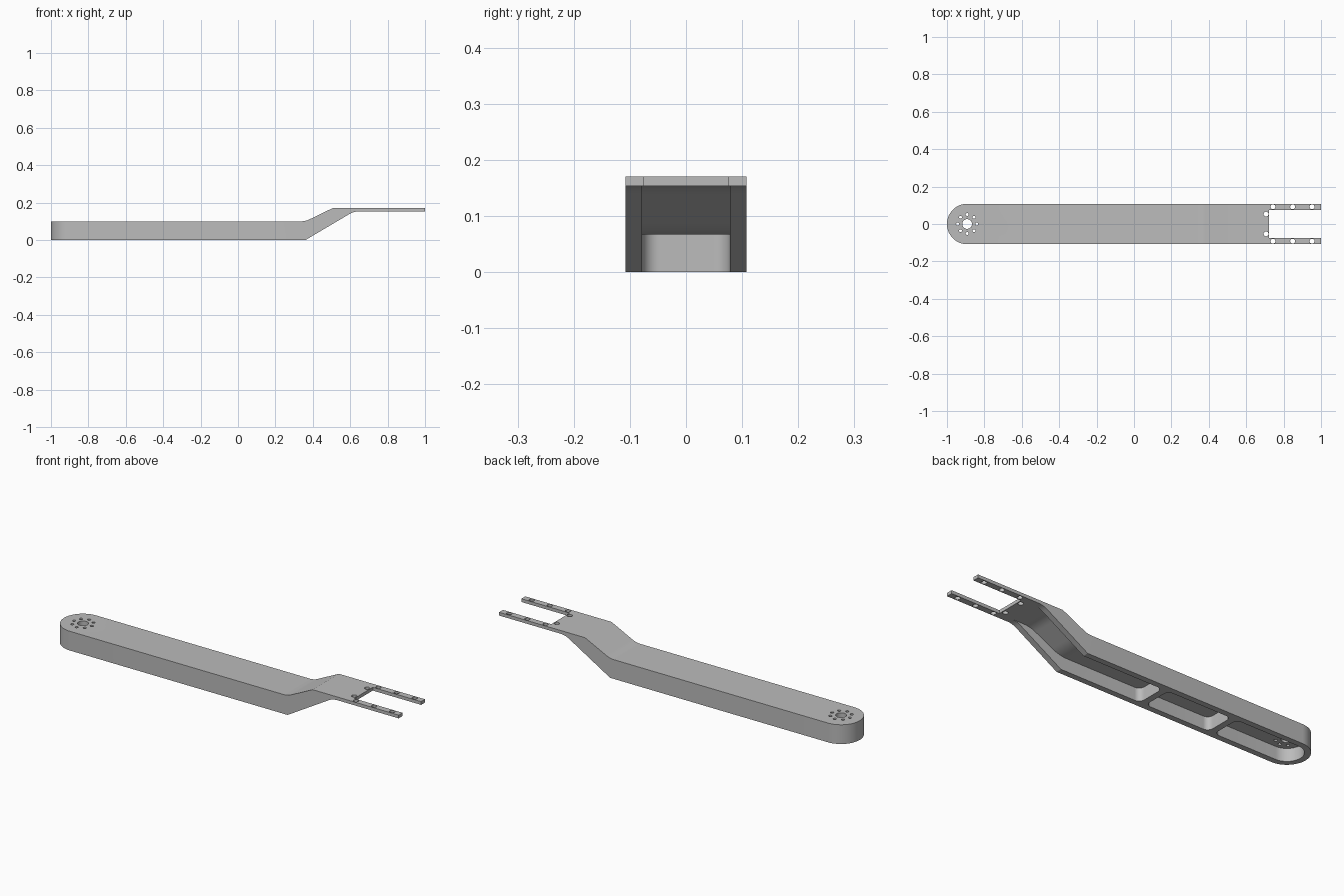
import bpy, bmesh, math
from mathutils import Vector

cube = bpy.data.objects.get("Cube")
if cube:
    bpy.data.objects.remove(cube, do_unlink=True)

HALF_W, POCKET_W = 0.108, 0.078
PIVOT = -0.892
ROOF = 0.067

grey = bpy.data.materials.new("plain grey")
grey.use_nodes = True
grey.diffuse_color = (0.5, 0.5, 0.5, 1)
grey.node_tree.nodes["Principled BSDF"].inputs["Base Color"].default_value = (0.5, 0.5, 0.5, 1)


def fillet(corners, steps=8):
    """Turn (a, b, radius) corners into an outline with true arcs."""
    out = []
    for i, (a, b, r) in enumerate(corners):
        p = Vector((a, b))
        if r == 0:
            out.append(p)
            continue
        u = (Vector(corners[i - 1][:2]) - p).normalized()
        v = (Vector(corners[(i + 1) % len(corners)][:2]) - p).normalized()
        half = u.angle(v) / 2
        centre = p + (u + v).normalized() * r / math.sin(half)
        start = p + u * r / math.tan(half) - centre
        turn = math.pi - 2 * half
        sign = 1 if start.x * v.y - start.y * v.x < 0 else -1
        if start.x * (-u.y) - start.y * (-u.x) > 0:
            sign = 1
        else:
            sign = -1
        for k in range(steps + 1):
            t = sign * turn * k / steps
            c, s = math.cos(t), math.sin(t)
            out.append(centre + Vector((start.x * c - start.y * s, start.x * s + start.y * c)))
    return out


def prism(name, outline, lo, hi, side=False):
    """Extrude a plan outline along z, or a side outline along y."""
    bm = bmesh.new()
    place = (lambda p, h: (p.x, h, p.y)) if side else (lambda p, h: (p.x, p.y, h))
    face = bm.faces.new([bm.verts.new(place(p, lo)) for p in outline])
    ext = bmesh.ops.extrude_face_region(bm, geom=[face])
    moved = [g for g in ext["geom"] if isinstance(g, bmesh.types.BMVert)]
    bmesh.ops.translate(bm, verts=moved, vec=(0, hi - lo, 0) if side else (0, 0, hi - lo))
    bmesh.ops.remove_doubles(bm, verts=bm.verts, dist=1e-5)
    bmesh.ops.recalc_face_normals(bm, faces=bm.faces)
    mesh = bpy.data.meshes.new(name)
    bm.to_mesh(mesh)
    bm.free()
    mesh.materials.append(grey)
    ob = bpy.data.objects.new(name, mesh)
    bpy.context.collection.objects.link(ob)
    return ob


def combine(target, tool, operation):
    """Apply a boolean and discard the tool."""
    mod = target.modifiers.new("cut", "BOOLEAN")
    mod.operation, mod.object, mod.solver = operation, tool, "EXACT"
    bpy.context.view_layer.objects.active = target
    bpy.ops.object.modifier_apply(modifier=mod.name)
    bpy.data.objects.remove(tool, do_unlink=True)


def drill(target, x, y, r, sides=20):
    ring = [Vector((x + r * math.cos(math.tau * k / sides), y + r * math.sin(math.tau * k / sides)))
            for k in range(sides)]
    combine(target, prism("drill", ring, -0.1, 0.3), "DIFFERENCE")


# Arm body: rounded plan with a forked end, trimmed by the cranked side profile
plan = fillet([(-1, -HALF_W, HALF_W), (1, -HALF_W, 0), (1, -0.076, 0), (0.722, -0.076, 0),
               (0.722, 0.076, 0), (1, 0.076, 0), (1, HALF_W, 0), (-1, HALF_W, HALF_W)], 16)
arm = prism("cranked_arm", plan, -0.1, 0.3)
profile = fillet([(-1.1, 0, 0), (0.361, 0, 0), (0.62, 0.153, 0.1), (1.1, 0.153, 0),
                  (1.1, 0.17, 0), (0.505, 0.17, 0), (0.361, 0.1, 0.1), (-1.1, 0.1, 0)])
combine(arm, prism("side_profile", profile, -0.2, 0.2, True), "INTERSECT")

# Underside pockets: round end pocket, middle pocket, long pocket up the crank
pockets = [(-1 + HALF_W - POCKET_W, -0.533, POCKET_W, 0.03, ROOF),
           (-0.5, -0.133, 0.03, 0.03, ROOF),
           (-0.1, 0.66, 0.03, 0, 0.3)]
for x0, x1, r0, r1, top in pockets:
    shape = fillet([(x0, -POCKET_W, r0), (x1, -POCKET_W, r1),
                    (x1, POCKET_W, r1), (x0, POCKET_W, r0)], 12)
    pocket = prism("pocket", shape, -0.05, top)
    if top > ROOF:
        roof = fillet([(-0.3, -0.1, 0), (0.8, -0.1, 0), (0.8, 0.153, 0), (0.54, 0.153, 0.15),
                       (0.37, ROOF, 0.2), (-0.3, ROOF, 0)])
        combine(pocket, prism("roof_profile", roof, -0.2, 0.2, True), "INTERSECT")
    combine(arm, pocket, "DIFFERENCE")

# Pivot hole with its ring of eight screw holes
drill(arm, PIVOT, 0, 0.026, 32)
for k in range(8):
    drill(arm, PIVOT + 0.051 * math.cos(k * math.tau / 8), 0.051 * math.sin(k * math.tau / 8), 0.008, 16)

# Mounting holes on the fork
for side in (-1, 1):
    for x, y in ((0.743, 0.092), (0.848, 0.092), (0.952, 0.092), (0.706, 0.053)):
        drill(arm, x, side * y, 0.013)

bpy.ops.object.select_all(action="DESELECT")
arm.select_set(True)
bpy.context.view_layer.objects.active = arm
bpy.ops.object.shade_smooth_by_angle(angle=math.radians(20))
